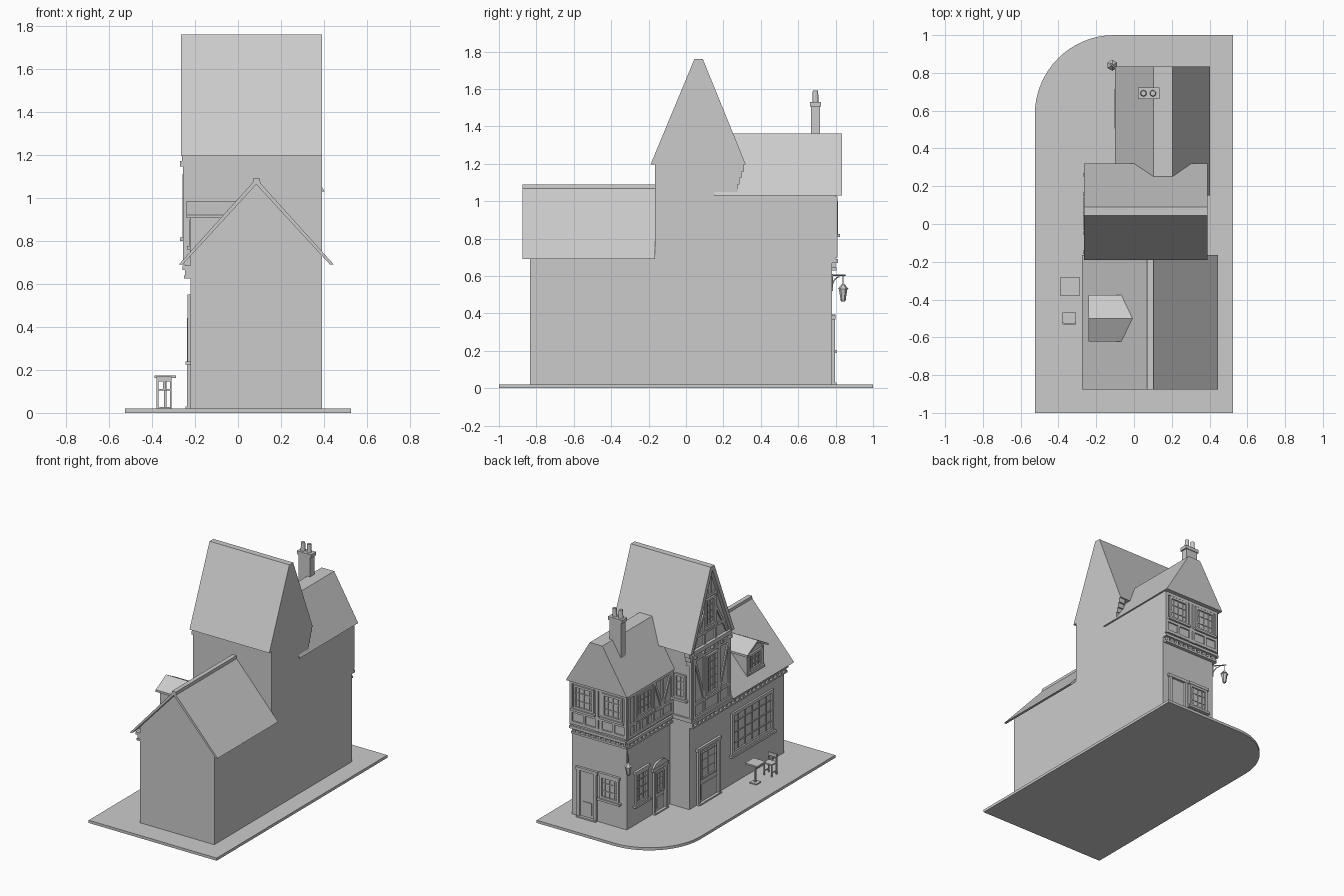
import bpy, bmesh, math
from mathutils import Vector

if "Cube" in bpy.data.objects:
    bpy.data.objects.remove(bpy.data.objects["Cube"])

mat = bpy.data.materials.new("plain_grey")
mat.diffuse_color = (0.6, 0.6, 0.6, 1)
mat.use_nodes = True
mat.node_tree.nodes["Principled BSDF"].inputs["Base Color"].default_value = mat.diffuse_color

def finish(name, bm):
    bmesh.ops.recalc_face_normals(bm, faces=bm.faces)
    me = bpy.data.meshes.new(name)
    bm.to_mesh(me); bm.free()
    me.materials.append(mat)
    ob = bpy.data.objects.new(name, me)
    bpy.context.collection.objects.link(ob)
    return ob

def prism(name, pts, axis, a, b):
    """Extrude a 2D outline along an axis: x takes (y,z), y takes (x,z), z takes (x,y)."""
    put = {'x': lambda p, t: (t, p[0], p[1]), 'y': lambda p, t: (p[0], t, p[1]),
           'z': lambda p, t: (p[0], p[1], t)}[axis]
    bm = bmesh.new()
    lo = [bm.verts.new(put(p, a)) for p in pts]
    hi = [bm.verts.new(put(p, b)) for p in pts]
    bm.faces.new(lo); bm.faces.new(hi)
    for i in range(len(pts)):
        j = (i + 1) % len(pts)
        bm.faces.new((lo[i], lo[j], hi[j], hi[i]))
    return finish(name, bm)

def box(name, x0, x1, y0, y1, z0, z1):
    return prism(name, [(x0, y0), (x1, y0), (x1, y1), (x0, y1)], 'z', z0, z1)

def cone(name, x, y, z0, z1, r0, r1, n=12):
    bm = bmesh.new()
    bmesh.ops.create_cone(bm, cap_ends=True, segments=n, radius1=r0, radius2=r1, depth=z1 - z0)
    bmesh.ops.translate(bm, verts=bm.verts, vec=(x, y, (z0 + z1) / 2))
    return finish(name, bm)

def tube(name, pts, r):
    cu = bpy.data.curves.new(name, 'CURVE')
    cu.dimensions = '3D'; cu.bevel_depth = r; cu.bevel_resolution = 1; cu.use_fill_caps = True
    sp = cu.splines.new('POLY'); sp.points.add(len(pts) - 1)
    for q, p in zip(sp.points, pts): q.co = (*p, 1)
    cu.materials.append(mat)
    ob = bpy.data.objects.new(name, cu)
    bpy.context.collection.objects.link(ob)

# Facades are (axis, plane, outward sign); u runs along the wall
def plate(name, f, u0, u1, z0, z1, d):
    ax, p, s = f
    prism(name, [(u0, z0), (u1, z0), (u1, z1), (u0, z1)], ax, p - s * .01, p + s * d)

def beam(name, f, u0, z0, u1, z1, w=.022, d=.01):
    ax, p, s = f
    a, b = Vector((u0, z0)), Vector((u1, z1))
    n = (b - a).normalized().orthogonal() * w / 2
    prism(name, [a + n, b + n, b - n, a - n], ax, p - s * .01, p + s * d)

def window(name, f, u0, u1, z0, z1, nx=2, nz=3, t=.016, sill=True):
    plate(name + "_glass", f, u0, u1, z0, z1, .002)
    for u in (u0, u1 - t): plate(name + "_jamb", f, u, u + t, z0, z1, .014)
    for z in (z0, z1 - t): plate(name + "_rail", f, u0, u1, z, z + t, .014)
    for i in range(1, nx):
        u = u0 + (u1 - u0) * i / nx
        plate(name + "_mullion", f, u - .003, u + .003, z0, z1, .008)
    for i in range(1, nz):
        z = z0 + (z1 - z0) * i / nz
        plate(name + "_glazing_bar", f, u0, u1, z - .003, z + .003, .008)
    if sill: plate(name + "_sill", f, u0 - .015, u1 + .015, z0 - .016, z0, .024)

def door(name, f, u0, u1, z1, glazed=True):
    t, z0 = .022, .02
    for u in (u0, u1 - t): plate(name + "_post", f, u, u + t, z0, z1, .016)
    plate(name + "_lintel", f, u0 - .01, u1 + .01, z1 - t, z1, .018)
    a, b, h = u0 + t + .006, u1 - t - .006, z1 - z0
    plate(name + "_leaf", f, a, b, z0, z1 - t - .006, .004)
    plate(name + "_lower_panel", f, a + .015, b - .015, z0 + .03, z0 + .33 * h, .009)
    if glazed: window(name + "_light", f, a + .012, b - .012, z0 + .42 * h, z1 - .045, 2, 3, .008, False)
    plate(name + "_step", f, u0, u1, z0, z0 + .01, .025)

def dentils(name, f, u0, u1, n, z0, z1, d):
    for i in range(n):
        u = u0 + (u1 - u0) * i / (n - 1)
        plate(name, f, u - .009, u + .009, z0, z1, d)

# Pavement with one rounded corner
arc = [(-.105 + .42 * math.cos(a), .58 + .42 * math.sin(a))
       for a in (math.pi / 2 + math.pi / 2 * i / 16 for i in range(17))]
prism("pavement", [(-.525, -1), (.525, -1), (.525, 1)] + arc, 'z', 0, .02)

# Front wing
prism("front_wing_walls", [(-.22, .02), (.39, .02), (.39, .735), (.085, 1.07), (-.22, .735)], 'y', -.835, -.16)
prism("front_wing_roof", [(-.275, .69), (.075, 1.078), (.095, 1.078), (.445, .69), (.427, .69), (.085, 1.062), (-.257, .69)],
      'y', -.875, -.165)
prism("front_wing_ridge", [(-.005 + .073, 1.068), (.07, 1.09), (.102, 1.09), (.104, 1.068)], 'y', -.875, -.165)

# Dormer
prism("dormer_walls", [(-.6, .73), (-.4, .73), (-.4, .915), (-.5, .965), (-.6, .915)], 'x', -.212, -.03)
prism("dormer_roof", [(-.622, .905), (-.5, .97), (-.376, .905), (-.376, .92), (-.5, .986), (-.622, .92)], 'x', -.24, -.005)
DORM = ('x', -.212, -1)
window("dormer_window", DORM, -.575, -.425, .775, .9, 4, 3)
for u in (-.59, -.41): beam("dormer_post", DORM, u, .73, u, .91, .02)

# Middle tower
box("tower_ground_walls", -.22, .39, -.165, .275, .02, .69)
box("tower_upper_walls", -.245, .39, -.165, .275, .66, 1.2)
roof = [(-.19, 1.195), (.045, 1.76), (.09, 1.76), (.32, 1.195)]
prism("tower_roof", roof, 'x', -.238, .39)
prism("tower_gable_verge", roof + [(.292, 1.195), (.067, 1.73), (-.162, 1.195)], 'x', -.265, -.235)

# Rear wing with overhanging upper floor
box("rear_ground_walls", -.06, .39, .27, .78, .02, .7)
box("rear_upper_walls", -.08, .39, .27, .8, .68, 1.035)
prism("rear_roof", [(-.1, 1.03), (.102, 1.362), (.205, 1.362), (.402, 1.03)], 'y', .15, .835)

# Stepped eave brackets of the tower
for x0, x1 in ((.34, .39), (-.245, -.2)):
    for k in range(3):
        box("eave_bracket", x0, x1, .26, .285 + .012 * k, 1.09 + .035 * k, 1.125 + .035 * k)

# Chimney
box("chimney_shaft", .03, .125, .667, .717, 1.15, 1.505)
box("chimney_cap", .02, .135, .662, .722, 1.505, 1.53)
for x in (.05, .1): cone("chimney_pot", x, .692, 1.53, 1.592, .017, .014)

STREET, TOWER = ('x', -.22, -1), ('x', -.245, -1)
GABLE, SIDE = ('x', -.238, -1), ('y', .275, 1)
R_SIDE, R_UPSIDE = ('x', -.06, -1), ('x', -.08, -1)
R_END, R_UPEND = ('y', .78, 1), ('y', .8, 1)

# Street front: shop window, door and cornice
window("shop_window", STREET, -.7, -.21, .24, .55, 6, 4, .024)
door("shop_door", STREET, -.07, .19, .44)
plate("street_cornice", STREET, -.835, .275, .665, .685, .038)
plate("street_cornice_lower", STREET, -.835, .275, .625, .638, .03)
dentils("street_dentil", STREET, -.82, .265, 23, .638, .667, .026)

# Tower timber framing
for z in (.7, .8, 1.13): beam("tower_rail", TOWER, -.165, z, .275, z, .022)
plate("tower_gable_beam", TOWER, -.165, .28, 1.17, 1.2, .016)
dentils("tower_gable_corbel", TOWER, -.15, .26, 5, 1.145, 1.17, .024)
for u in (-.153, -.03, .14, .263): beam("tower_post", TOWER, u, .69, u, 1.18)
for u0, u1 in ((-.14, -.04), (.25, .15)): beam("tower_brace", TOWER, u0, 1.12, u1, .82, .018)
window("tower_window", TOWER, -.015, .125, .815, 1.11, 3, 5)
window("gable_window", GABLE, .015, .115, 1.32, 1.52, 2, 4, .014)
for u in (0, .13): beam("gable_post", GABLE, u, 1.2, u, 1.56, .018)
for z in (1.29, 1.54): beam("gable_rail", GABLE, .065 - (1.74 - z) * .4, z, .065 + (1.74 - z) * .4, z, .02)
beam("gable_king_post", GABLE, .065, 1.53, .065, 1.73, .018)
for s in (-1, 1):
    beam("gable_brace", GABLE, .065 + s * .2, 1.2, .065 + s * .075, 1.42, .018)

# Tower side wall, above the rear street corner
window("tower_side_window", SIDE, -.195, -.105, .83, 1.01, 2, 3)
plate("tower_side_rail", SIDE, -.245, -.08, .67, .7, .012)
beam("tower_side_post", SIDE, -.234, .69, -.234, 1.19)

# Rear wing upper floor framing, on both exposed sides
for f, u0, u1, posts in ((R_UPSIDE, .275, .8, (.286, .4, .5, .72, .789)),
                         (R_UPEND, -.08, .39, (-.069, .135, .165, .379))):
    for z in (.715, .8, 1.015): beam("rear_rail", f, u0, z, u1, z)
    for u in posts: beam("rear_post", f, u, .7, u, 1.02)
for f, u0, u1 in ((R_SIDE, .275, .8), (R_END, -.075, .39)):
    plate("rear_cornice", f, u0, u1, .67, .69, .034)
    plate("rear_cornice_lower", f, u0, u1 - .01, .63, .645, .024)
    dentils("rear_dentil", f, u0 + .02, u1 - .03, 11, .645, .672, .02)
beam("rear_brace", R_UPSIDE, .39, .81, .3, 1.01, .018)
beam("rear_brace", R_UPSIDE, .41, .81, .49, 1.01, .018)
for u in (.57, .65): beam("rear_stud", R_UPSIDE, u, .71, u, .8, .018)
for u in (.03, .27): beam("rear_stud", R_UPEND, u, .71, u, .8, .018)
window("rear_side_window", R_UPSIDE, .52, .7, .825, 1.0, 4, 3)
for u0 in (-.045, .19): window("rear_end_window", R_UPEND, u0, u0 + .165, .825, 1.0, 4, 3)

# Rear wing ground floor openings
door("rear_end_door", R_END, .18, .34, .39, False)
window("rear_end_shop_window", R_END, 0, .155, .205, .375, 4, 3)
plate("rear_end_lintel", R_END, -.01, .165, .375, .395, .018)
window("rear_side_ground_window", R_SIDE, .54, .69, .17, .4, 3, 4)
plate("rear_side_lintel", R_SIDE, .53, .7, .4, .42, .018)
door("rear_side_door", R_SIDE, .32, .48, .36)
arch = [(.4 + .08 * math.cos(a), .355 + .045 * math.sin(a)) for a in (math.pi * i / 10 for i in range(11))]
prism("rear_side_door_arch", arch, 'x', -.05, -.074)

# Corner lantern on a diagonal bracket
def diag(t, z): return (-.06 - .055 * t, .78 + .06 * t, z)
tube("lantern_arm", [diag(-.1, .604), diag(1.2, .604)], .004)
tube("lantern_scroll", [diag(.5 * (1 - math.cos(a)) * 1.3, .525 + .07 * math.sin(a))
                        for a in (math.pi / 2 * i / 8 for i in range(9))], .003)
tube("lantern_wall_plate", [diag(.02, .52), diag(.02, .61)], .005)
lx, ly, _ = diag(1, 0)
tube("lantern_hook", [(lx, ly, .604), (lx, ly, .55)], .003)
cone("lantern_roof", lx, ly, .53, .558, .029, .006, 6)
cone("lantern_glass", lx, ly, .477, .53, .014, .023, 6)
cone("lantern_base", lx, ly, .463, .477, .01, .017, 6)

# Cafe table
box("table_top", -.388, -.288, -.38, -.28, .163, .174)
box("table_column", -.344, -.332, -.336, -.324, .02, .165)
box("table_foot", -.365, -.311, -.357, -.303, .02, .028)

# Cafe chair
box("chair_seat", -.378, -.308, -.53, -.468, .103, .112)
for x in (-.378, -.316):
    box("chair_back_leg", x, x + .008, -.53, -.522, .02, .17)
    box("chair_front_leg", x, x + .008, -.476, -.468, .02, .105)
    box("chair_stretcher", x + .001, x + .007, -.525, -.472, .045, .051)
box("chair_back_rail", -.378, -.308, -.531, -.523, .145, .17)
box("chair_back_slat", -.348, -.338, -.529, -.524, .11, .15)
